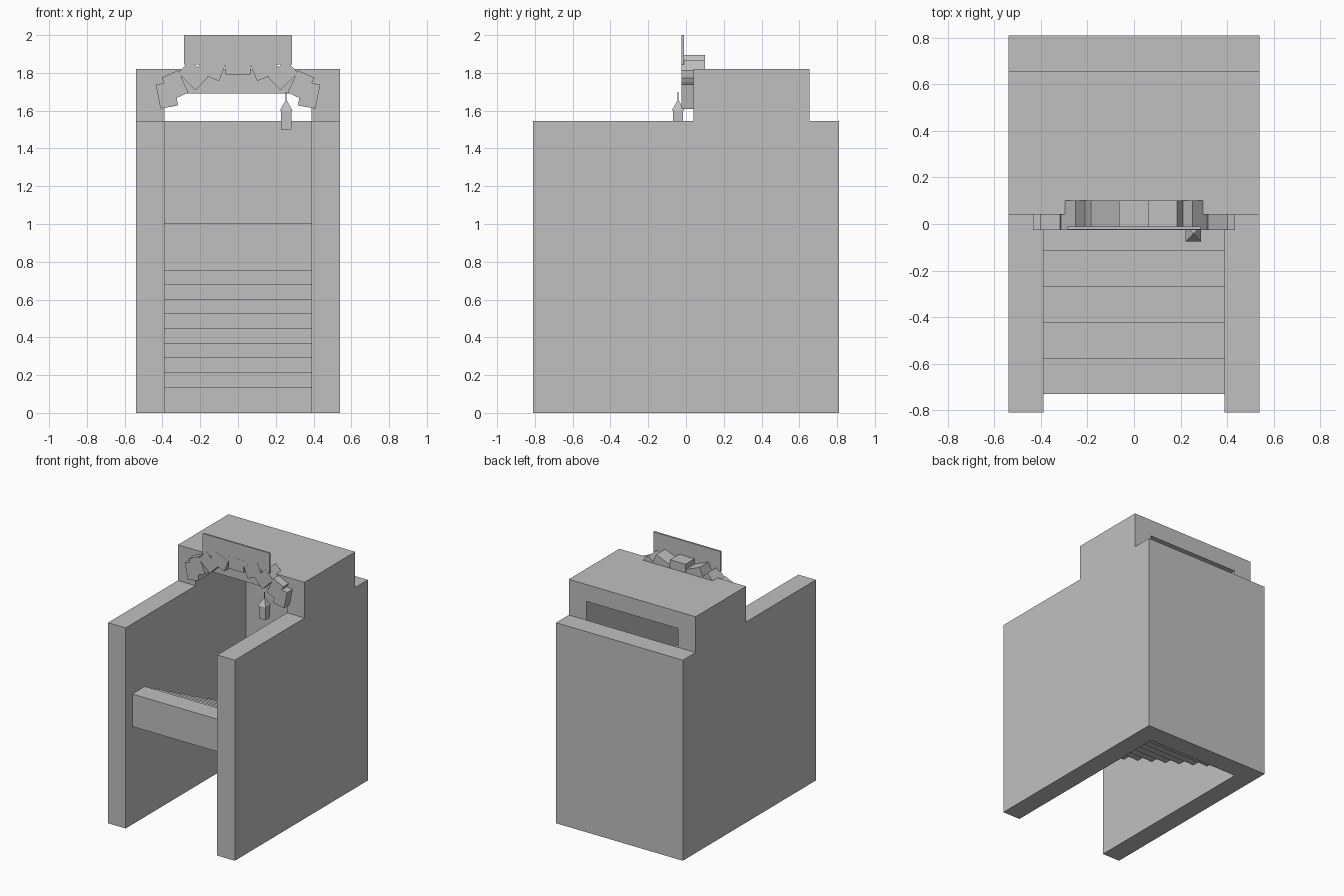
import bpy, bmesh, math
from mathutils import Matrix, Vector

if "Cube" in bpy.data.objects:
    bpy.data.objects.remove(bpy.data.objects["Cube"])

stone = bpy.data.materials.new("plain grey")
stone.diffuse_color = (0.53, 0.53, 0.53, 1)
stone.use_nodes = True
stone.node_tree.nodes["Principled BSDF"].inputs["Base Color"].default_value = stone.diffuse_color


def finish(name, bm):
    bmesh.ops.recalc_face_normals(bm, faces=bm.faces)
    me = bpy.data.meshes.new(name)
    bm.to_mesh(me)
    bm.free()
    me.materials.append(stone)
    ob = bpy.data.objects.new(name, me)
    bpy.context.collection.objects.link(ob)
    return ob


def box(name, x, y, z, tilt=0):
    """Box from (min, max) ranges, tilted about its own y axis."""
    size = Vector([r[1] - r[0] for r in (x, y, z)])
    mid = Vector([(r[0] + r[1]) / 2 for r in (x, y, z)])
    bm = bmesh.new()
    bmesh.ops.create_cube(bm, size=1, matrix=Matrix.Translation(mid)
                          @ Matrix.Rotation(tilt, 4, 'Y') @ Matrix.Diagonal(size).to_4x4())
    return finish(name, bm)


IN, OUT = 0.39, 0.54          # inner and outer half widths
BACK = 0.655                  # inner face of the back wall

# Side walls: stepped profile with the raised part carrying the roof
profile = [(-0.81, 0), (0.81, 0), (0.81, 1.545), (BACK, 1.545),
           (BACK, 1.82), (0.04, 1.82), (0.04, 1.545), (-0.81, 1.545)]
for side, s in (("left", -1), ("right", 1)):
    bm = bmesh.new()
    face = bm.faces.new([bm.verts.new((s * IN, y, z)) for y, z in profile])
    ext = bmesh.ops.extrude_face_region(bm, geom=[face])
    moved = [v for v in ext["geom"] if isinstance(v, bmesh.types.BMVert)]
    bmesh.ops.translate(bm, verts=moved, vec=(s * (OUT - IN), 0, 0))
    # extruding a lone face can leave the base open or doubled, so cap any holes
    bmesh.ops.holes_fill(bm, edges=[e for e in bm.edges if e.is_boundary], sides=0)
    finish(side + "_wall", bm)

# Back wall and roof slab, leaving a slot between them
box("back_wall", (-IN, IN), (BACK, 0.81), (0, 1.545))
box("roof_slab", (-IN, IN), (0.04, BACK), (1.69, 1.82))

# Stairs going down toward the back
for i in range(9):
    y, z = -0.73 + 0.154 * i, 1.005 - 0.0775 * i
    box(f"stair_{i + 1}", (-IN, IN), (y, y + 0.154), (z - 0.25, z))

# Arch stones: distance from centre, height, tilt in degrees
arch = [(0, 1.838, 0), (0.143, 1.825, 22), (0.238, 1.788, 44),
        (0.333, 1.735, 65), (0.376, 1.683, 79)]
for i, (x, z, a) in enumerate(arch):
    for s in ((-1, 1) if x else (1,)):
        box(f"arch_stone_{i}", (s * x - 0.065, s * x + 0.065), (-0.025, 0.10),
            (z - 0.0475, z + 0.0475), -s * math.radians(a))

# Blank sign board above the arch
box("sign_board", (-0.285, 0.285), (-0.024, -0.01), (1.845, 2.0))

# Hanging lantern
LX, LY = 0.255, -0.042
box("lantern_body", (LX - 0.027, LX + 0.027), (LY - 0.027, LY + 0.027), (1.50, 1.60))
bm = bmesh.new()
bmesh.ops.create_cone(bm, cap_ends=True, segments=4, radius1=0.034 * math.sqrt(2),
                      radius2=0, depth=0.06,
                      matrix=Matrix.Translation((LX, LY, 1.63)) @ Matrix.Rotation(math.pi / 4, 4, 'Z'))
finish("lantern_roof", bm)
box("lantern_hook", (LX - 0.003, LX + 0.003), (LY - 0.003, LY + 0.003), (1.65, 1.70))
